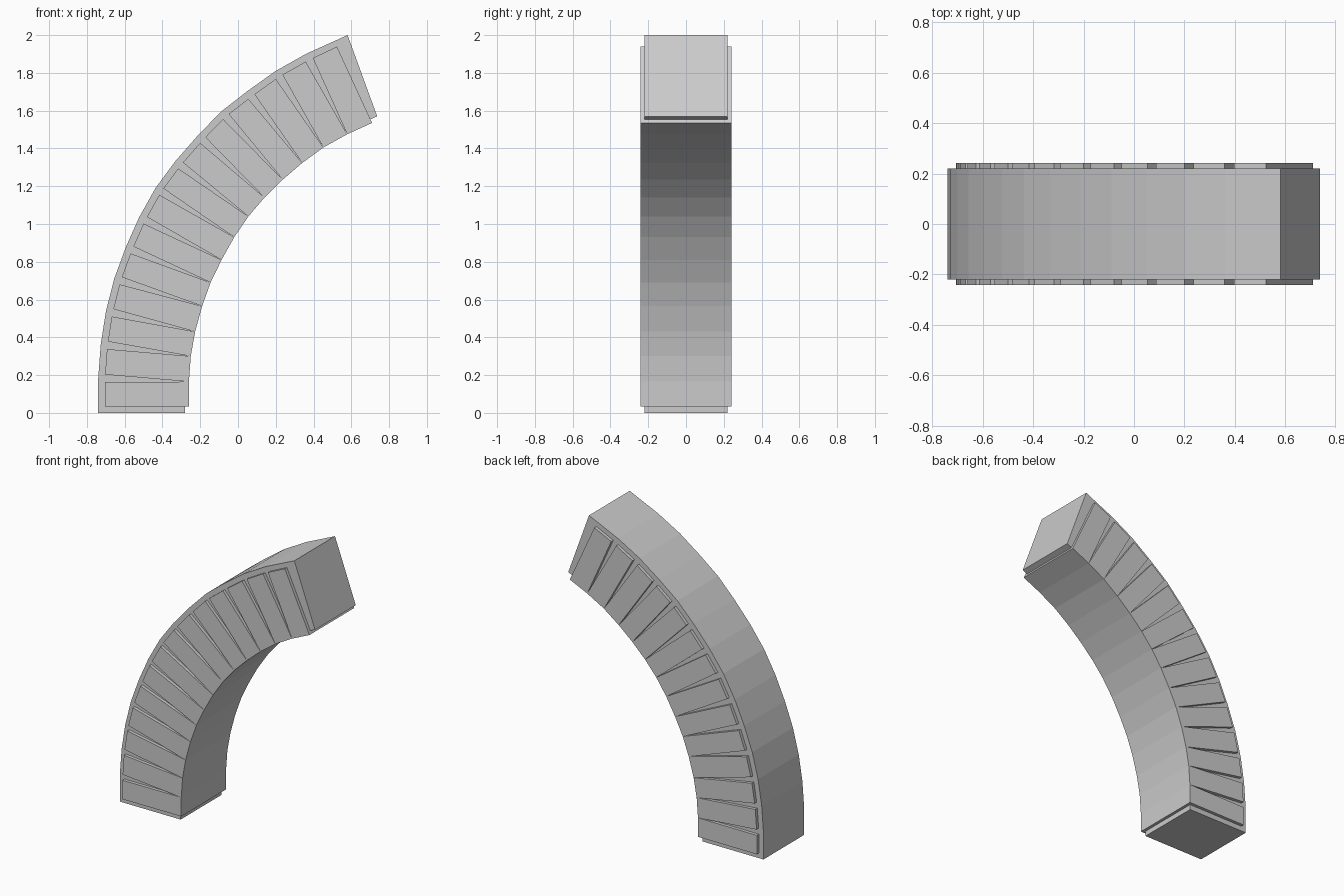
import bpy, bmesh
from mathutils import Vector

if "Cube" in bpy.data.objects:
    bpy.data.objects.remove(bpy.data.objects["Cube"])

# Joint lines between stones as (x, z): outer ends and inner ends
OUTER = [(-.705, .015), (-.705, .183), (-.692, .358), (-.665, .53), (-.622, .70),
         (-.562, .863), (-.492, 1.02), (-.407, 1.172), (-.305, 1.31), (-.187, 1.445),
         (-.065, 1.57), (.07, 1.675), (.217, 1.78), (.377, 1.87), (.543, 1.948)]
INNER = [(-.26, .035), (-.26, .165), (-.25, .30), (-.227, .43), (-.19, .565),
         (-.145, .69), (-.087, .81), (-.02, .93), (.055, 1.04), (.14, 1.14),
         (.237, 1.235), (.34, 1.323), (.452, 1.405), (.578, 1.475), (.71, 1.535)]
OUTER = [Vector(p) for p in OUTER]
INNER = [Vector(p) for p in INNER]


def ring_section(name, sections, half_width):
    """Loft rectangles spanning +-half_width in y along (outer, inner) pairs."""
    bm = bmesh.new()
    rings = []
    for o, i in sections:
        rings.append([bm.verts.new((p.x, y, p.y)) for p, y in
                      ((o, -half_width), (o, half_width), (i, half_width), (i, -half_width))])
    for a, b in zip(rings, rings[1:]):
        for k in range(4):
            n = (k + 1) % 4
            bm.faces.new((a[k], a[n], b[n], b[k]))
    bm.faces.new(rings[0])
    bm.faces.new(rings[-1])
    bmesh.ops.recalc_face_normals(bm, faces=bm.faces)
    mesh = bpy.data.meshes.new(name)
    bm.to_mesh(mesh)
    bm.free()
    obj = bpy.data.objects.new(name, mesh)
    bpy.context.collection.objects.link(obj)


# Core: taller than the stones on the outside, recessed on the inside
core = []
for o, i in zip(OUTER, INNER):
    d = (o - i).normalized()
    core.append((o + d * .035, i + d * .022))
core[0] = (Vector((-.74, 0)), Vector((-.28, 0)))
core[-1] = (Vector((.58, 2.0)), Vector((.737, 1.57)))
ring_section("arch_core", core, .22)

# Wedge stones: meet along the inner curve, gapped along the outer curve
GAP = .115
for n in range(len(OUTER) - 1):
    a, b = OUTER[n], OUTER[n + 1]
    ring_section(f"arch_stone_{n + 1}",
                 [(a.lerp(b, GAP), INNER[n]), (b.lerp(a, GAP), INNER[n + 1])], .242)
